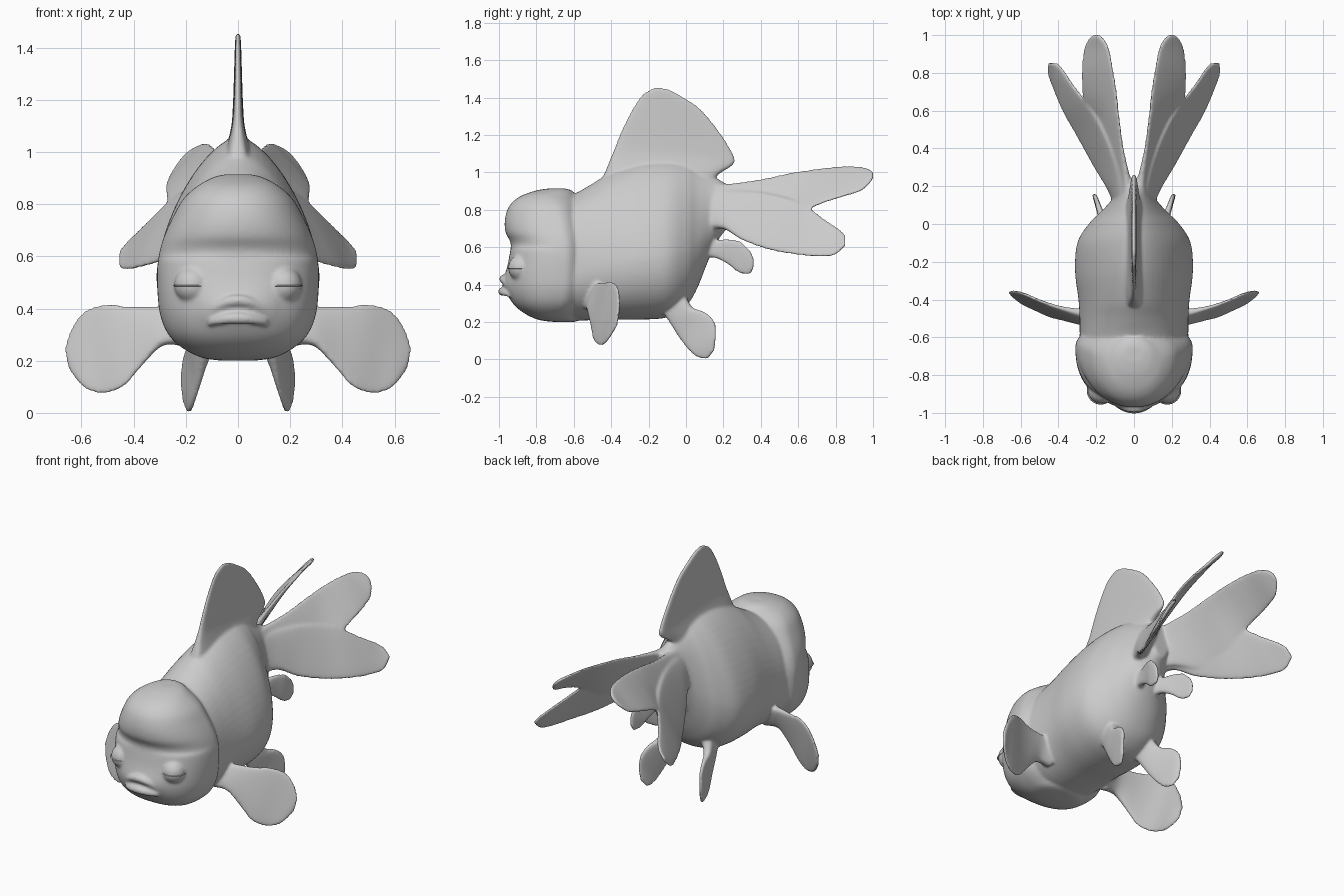
import bpy, bmesh, math
from mathutils import Vector


def spline(rows, steps):
    """Catmull-Rom interpolation through rows of numbers."""
    out = []
    n = len(rows)
    for i in range(n - 1):
        p0, p1, p2, p3 = (rows[max(0, min(n - 1, i + k))] for k in (-1, 0, 1, 2))
        for s in range(steps):
            t = s / steps
            out.append([0.5 * (2 * b + (c - a) * t + (2 * a - 5 * b + 4 * c - d) * t * t
                               + (3 * b - a - 3 * c + d) * t ** 3)
                        for a, b, c, d in zip(p0, p1, p2, p3)])
    out.append(list(rows[-1]))
    return out


def loft(bm, rings):
    loops = [[bm.verts.new(p) for p in r] for r in rings]
    n = len(loops[0])
    for a, b in zip(loops, loops[1:]):
        for i in range(n):
            bm.faces.new((a[i], a[(i + 1) % n], b[(i + 1) % n], b[i]))
    bm.faces.new(loops[0])
    bm.faces.new(loops[-1])


def finish(name, bm):
    bmesh.ops.recalc_face_normals(bm, faces=bm.faces[:])
    for f in bm.faces:
        f.smooth = True
    me = bpy.data.meshes.new(name)
    bm.to_mesh(me)
    bm.free()
    ob = bpy.data.objects.new(name, me)
    bpy.context.collection.objects.link(ob)
    return ob


def power(v, e):
    return math.copysign(abs(v) ** e, v)


def fin(bm, rows, mirror=True):
    """Rows: edge point A (xyz), edge point B (xyz), half thickness."""
    rows = spline(rows, 6)
    A = [Vector(r[0:3]) for r in rows]
    B = [Vector(r[3:6]) for r in rows]
    M = [(a + b) / 2 for a, b in zip(A, B)]
    rings = []
    for i, r in enumerate(rows):
        along = M[min(i + 1, len(M) - 1)] - M[max(i - 1, 0)]
        nrm = (B[i] - A[i]).cross(along).normalized()
        ring = []
        for k in range(32):
            t = 2 * math.pi * k / 32
            ring.append(M[i] + (B[i] - A[i]) / 2 * 1.02 * math.cos(t)
                        + nrm * max(r[6], 0.009) * power(math.sin(t), 0.5))
        rings.append(ring)
    loft(bm, rings)
    if mirror:
        loft(bm, [[(-p.x, p.y, p.z) for p in r] for r in rings])


bm = bmesh.new()

# Body: sections along y (y, bottom, top, half width, upper roundness)
body = [(-.68, .22, .875, .28, 2.1), (-.6, .208, .885, .287, 2.05), (-.5, .21, .94, .288, 1.85),
        (-.4, .213, 1.0, .294, 1.7), (-.25, .213, 1.05, .312, 1.58), (-.1, .225, 1.06, .30, 1.58),
        (0, .285, 1.045, .24, 1.58), (.06, .38, 1.02, .18, 1.6), (.12, .53, .99, .125, 1.7),
        (.18, .65, .96, .09, 1.8), (.24, .72, .925, .05, 2)]
rings = []
for y, zb, zt, w, n in spline(body, 5):
    zc = zb + (zt - zb) * .37
    ring = []
    for k in range(64):
        t = 2 * math.pi * k / 64
        c, s = math.cos(t), math.sin(t)
        e = 2 / n if s > 0 else 2 / 2.15
        h = zt - zc if s > 0 else zc - zb
        ring.append((w * power(c, e), y, zc + h * power(s, e)))
    rings.append(ring)
loft(bm, rings)

# Head: horizontal slices (z, front y, back y, half width) with a small muzzle bump
head = [(.20, -.70, -.60, .06), (.212, -.79, -.57, .14), (.25, -.87, -.55, .215),
        (.30, -.925, -.53, .267), (.37, -.955, -.515, .297), (.45, -.96, -.51, .308),
        (.55, -.945, -.51, .31), (.62, -.937, -.515, .30), (.68, -.965, -.525, .282),
        (.75, -.968, -.54, .25), (.82, -.945, -.56, .21), (.87, -.89, -.585, .155),
        (.903, -.80, -.61, .095), (.914, -.73, -.65, .05)]
rings = []
for z, yf, yb, w in spline(head, 4):
    yc = yb - min(.14, (yb - yf) / 2)
    n = 2.4 if z < .6 else 2.15
    ring = []
    for k in range(64):
        t = 2 * math.pi * k / 64
        c, s = math.cos(t), math.sin(t)
        e, h = (1, yb - yc) if s > 0 else (2 / n, yc - yf)
        x = w * power(c, e)
        bump = .02 * max(0, 1 - (x / .17) ** 2) * math.exp(-((z - .4) / .06) ** 2) if s < 0 else 0
        ring.append((x, yc + h * power(s, e) - bump, z))
    rings.append(ring)
loft(bm, rings)

# Lips: frowning tubes (z at corner, z at centre, y at centre)
for z0, z1, yc in ((.390, .431, -.977), (.347, .363, -.983)):
    rings = []
    for i in range(17):
        u = i / 8 - 1
        f = 1 - u * u
        r = .015 + .007 * f
        rings.append([(.112 * u, -.942 + (yc + .942) * f + r * math.cos(a),
                       z0 + (z1 - z0) * f + r * math.sin(a))
                      for a in (2 * math.pi * k / 16 for k in range(16))])
    loft(bm, rings)

# Eyeballs
for x in (-.174, .174):
    res = bmesh.ops.create_uvsphere(bm, u_segments=28, v_segments=16, radius=.071)
    for v in res["verts"]:
        v.co += Vector((x, -.88, .49))

# Dorsal fin (front y, z, back y, z, half thickness)
fin(bm, [(0, a, b, 0, c, d, t) for a, b, c, d, t in [
    (-.47, .90, .12, .88, .085), (-.42, 1.02, .16, .98, .05), (-.38, 1.12, .25, 1.045, .027),
    (-.34, 1.22, .245, 1.10, .02), (-.29, 1.325, .18, 1.21, .016),
    (-.235, 1.41, .08, 1.335, .013), (-.19, 1.443, -.02, 1.405, .011),
    (-.155, 1.456, -.09, 1.443, .009)]], False)

# Twin forked tail: two lobes per side sharing one sheet
fin(bm, [(.02, .10, .93, .05, .11, .70, .06), (.03, .23, .935, .115, .22, .71, .03),
         (.06, .40, .96, .225, .38, .66, .017), (.08, .56, .995, .25, .53, .72, .014),
         (.088, .64, 1.007, .268, .615, .77, .013), (.095, .71, 1.018, .27, .69, .82, .012),
         (.115, .83, 1.03, .275, .80, .86, .011),
         (.135, .93, 1.029, .262, .93, .90, .011), (.165, .985, 1.015, .235, .985, .945, .01),
         (.19, 1.003, .995, .21, 1.003, .97, .009)])
fin(bm, [(.03, .10, .90, .07, .11, .69, .05), (.06, .24, .90, .135, .20, .70, .03),
         (.12, .40, .89, .205, .30, .64, .017), (.185, .54, .86, .29, .45, .587, .014),
         (.262, .655, .81, .375, .60, .56, .012), (.33, .745, .745, .43, .73, .55, .011),
         (.375, .815, .70, .455, .80, .563, .01), (.41, .853, .665, .455, .853, .61, .009)])

# Pectoral fins
fin(bm, [(.20, -.465, .40, .20, -.52, .26, .045), (.29, -.462, .405, .29, -.518, .26, .028),
         (.40, -.44, .405, .37, -.505, .18, .017), (.50, -.405, .414, .44, -.49, .103, .013),
         (.58, -.37, .393, .52, -.455, .076, .012), (.635, -.355, .33, .595, -.42, .10, .01),
         (.663, -.358, .25, .65, -.375, .17, .009)])

# Pelvic fins
fin(bm, [(.105, -.13, .27, .13, -.01, .36, .045), (.13, -.08, .19, .165, .03, .28, .028),
         (.15, -.03, .11, .19, .10, .252, .018), (.172, .03, .035, .207, .152, .20, .014),
         (.182, .08, .006, .214, .160, .13, .012), (.19, .115, .001, .208, .153, .05, .009)])

# Anal fins
fin(bm, [(.05, .06, .54, .05, .09, .67, .04), (.07, .15, .545, .07, .16, .64, .022),
         (.09, .22, .512, .095, .22, .642, .014), (.11, .28, .466, .12, .29, .63, .012),
         (.12, .335, .455, .13, .345, .577, .01), (.125, .360, .48, .13, .365, .53, .009)])

# Blend all parts into one soft skin
ob = finish("fish_body", bm)
rm = ob.modifiers.new("Blend", 'REMESH')
rm.mode = 'VOXEL'
rm.voxel_size = .0078
rm.use_smooth_shade = True
sm = ob.modifiers.new("Soften", 'SMOOTH')
sm.factor = .5
sm.iterations = 9

# Thin seams of the closed eyelids
bm = bmesh.new()
for x in (-.176, .176):
    res = bmesh.ops.create_uvsphere(bm, u_segments=32, v_segments=8, radius=1)
    for v in res["verts"]:
        v.co = Vector((x + v.co.x * .074, -.882 + v.co.y * .074, .487 + v.co.z * .006))
finish("eyelid_seams", bm)
